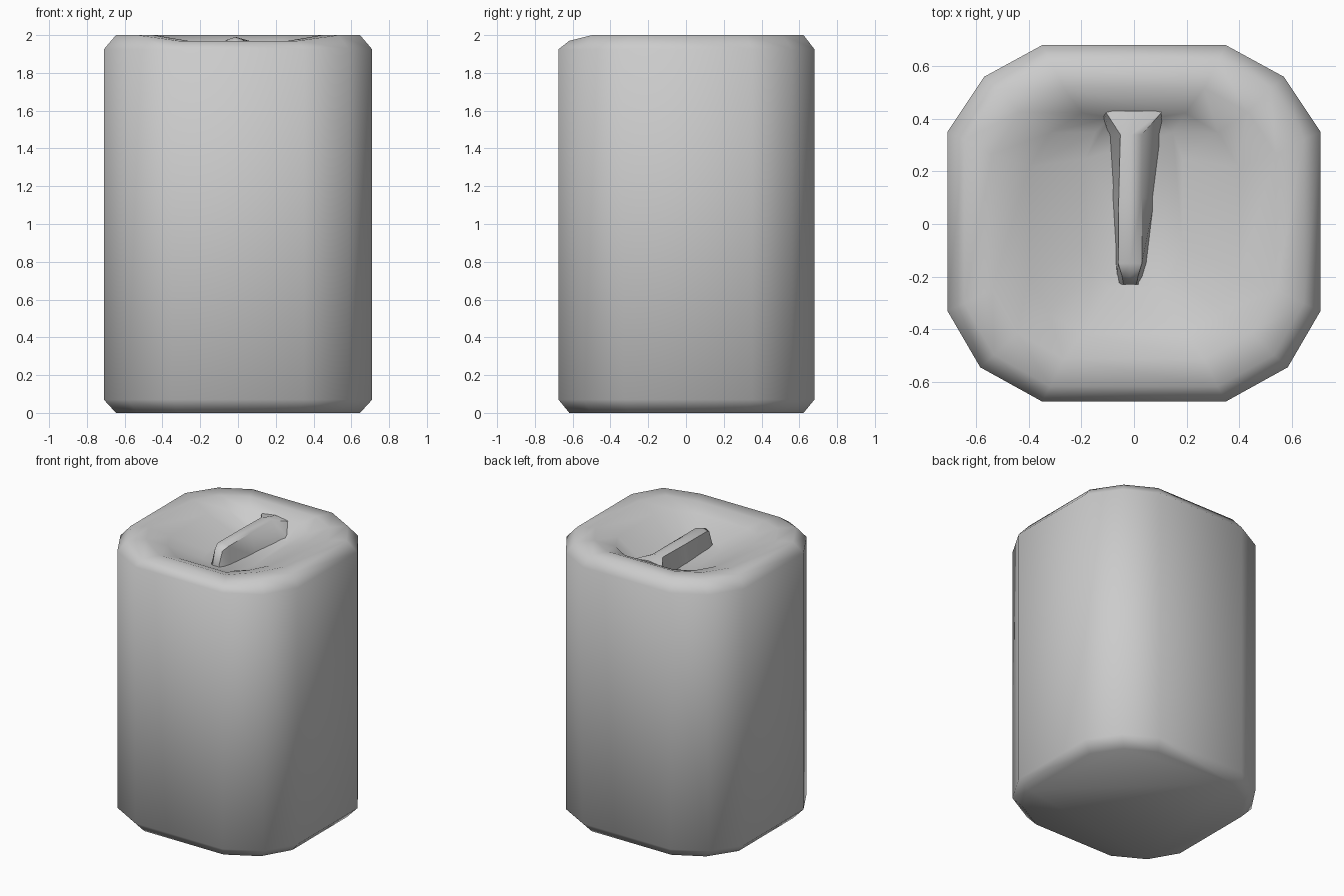
import bpy, bmesh

if "Cube" in bpy.data.objects:
    bpy.data.objects.remove(bpy.data.objects["Cube"])

# Twelve-sided footprint of the canister (right half, back to front, then mirrored)
half = [(0.35, 0.68), (0.57, 0.56), (0.71, 0.35), (0.71, -0.33), (0.585, -0.545), (0.35, -0.675)]
outline = half + [(-x, y) for x, y in reversed(half)]
FRONT = (5, 6)          # the two points on the front edge


def make_object(name, bm, angle):
    bmesh.ops.recalc_face_normals(bm, faces=bm.faces)
    mesh = bpy.data.meshes.new(name)
    bm.to_mesh(mesh)
    bm.free()
    obj = bpy.data.objects.new(name, mesh)
    bpy.context.collection.objects.link(obj)
    bpy.ops.object.select_all(action='DESELECT')
    obj.select_set(True)
    bpy.context.view_layer.objects.active = obj
    bpy.ops.object.shade_smooth_by_angle(angle=angle)
    return obj


def bridge(bm, rings, closed):
    for a, b in zip(rings, rings[1:]):
        n = len(a)
        for i in range(n if closed else n - 1):
            j = (i + 1) % n
            bm.faces.new((a[i], a[j], b[j], b[i]))


# Canister body: stacked rings (scale x, scale y, y shift, z, front dip)
levels = [
    (0.91, 0.915, 0.0, 0.0, 0.0),
    (1.0, 1.0, 0.0, 0.07, 0.0),
    (1.0, 1.0, 0.0, 1.925, 0.0),
    (0.91, 0.915, 0.0, 2.0, 0.03),   # outer rim
    (0.76, 0.76, 0.0, 2.0, 0.03),    # inner rim
    (0.56, 0.62, 0.0, 1.955, 0.02),  # edge of the recess
    (0.26, 0.48, 0.08, 1.85, 0.0),   # recess floor
]
bm = bmesh.new()
rings = []
for sx, sy, dy, z, dip in levels:
    rings.append([bm.verts.new((x * sx, y * sy + dy, z - (dip if i in FRONT else 0)))
                  for i, (x, y) in enumerate(outline)])
bridge(bm, rings, True)
bm.faces.new(rings[0])
bm.faces.new(rings[-1])
make_object("canister_body", bm, 1.6)

# Grip: a fin across the recess, flaring into the back rim
# (y, top left, top right, top z, base left, base right, base z)
sections = [
    (-0.23, -0.04, 0.01, 1.88, -0.06, 0.03, 1.82),
    (-0.20, -0.045, 0.015, 1.97, -0.065, 0.035, 1.82),
    (-0.15, -0.06, 0.03, 1.99, -0.07, 0.05, 1.82),
    (0.10, -0.058, 0.03, 1.99, -0.085, 0.08, 1.82),
    (0.34, -0.052, 0.03, 1.99, -0.10, 0.11, 1.82),
    (0.43, -0.11, 0.11, 1.97, -0.13, 0.13, 1.82),
]
bm = bmesh.new()
rings = []
for y, tl, tr, tz, bl, br, bz in sections:
    mid = (tl + tr) / 2
    pts = [(bl, bz), (tl, tz - 0.015), (mid, tz), (tr, tz - 0.015), (br, bz)]
    rings.append([bm.verts.new((x, y, z)) for x, z in pts])
bridge(bm, rings, True)
bm.faces.new(rings[0])
bm.faces.new(rings[-1])
make_object("grip_fin", bm, 0.9)
